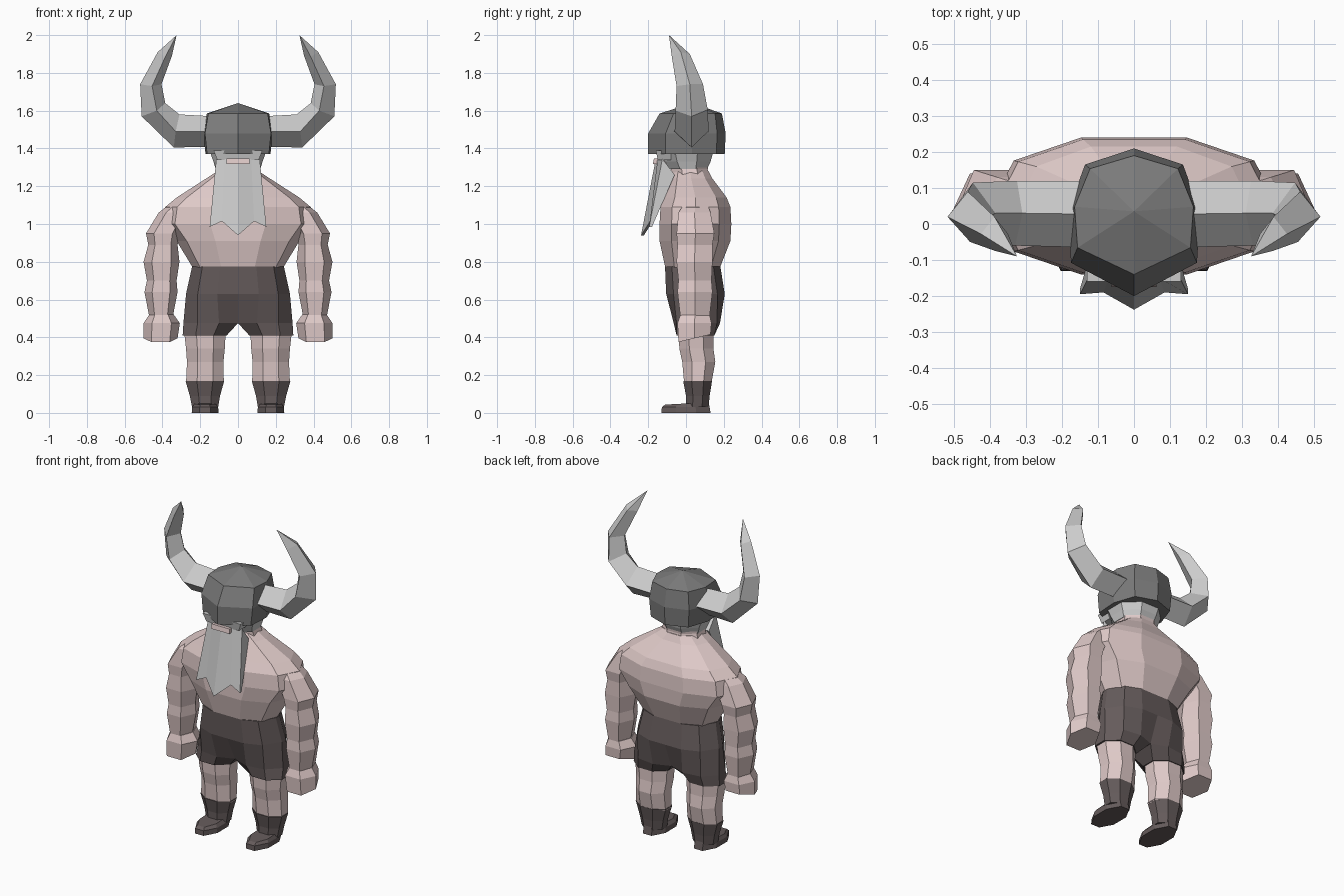
import bpy, bmesh, math


def material(name, r, g, b):
    m = bpy.data.materials.new(name)
    m.diffuse_color = (r, g, b, 1)
    return m


SKIN = material("skin", 0.74, 0.59, 0.58)
CLOTH = material("dark_cloth", 0.13, 0.105, 0.105)
STEEL = material("dark_steel", 0.2, 0.2, 0.2)


def loft_points(name, rings, mat=None, side=1):
    """Skin a stack of equal point rings; side=-1 mirrors in x."""
    bm = bmesh.new()
    rows = [[bm.verts.new((p[0] * side, p[1], p[2])) for p in r] for r in rings]
    n = len(rows[0])
    for a, b in zip(rows, rows[1:]):
        for i in range(n):
            j = (i + 1) % n
            bm.faces.new((a[i], a[j], b[j], b[i]))
    bm.faces.new(rows[0])
    bm.faces.new(rows[-1])
    bmesh.ops.remove_doubles(bm, verts=bm.verts, dist=1e-4)
    bmesh.ops.recalc_face_normals(bm, faces=bm.faces)
    me = bpy.data.meshes.new(name)
    bm.to_mesh(me)
    bm.free()
    ob = bpy.data.objects.new(name, me)
    bpy.context.collection.objects.link(ob)
    if mat:
        me.materials.append(mat)
    return ob


def section(n, rot=0.0, power=1.0):
    """Unit polygon scaled to fill a -1..1 box; power < 1 makes it boxier."""
    pts = []
    for i in range(n):
        a = 2 * math.pi * i / n + rot
        c, s = math.cos(a), math.sin(a)
        pts.append((math.copysign(abs(c) ** power, c), math.copysign(abs(s) ** power, s)))
    mx = max(abs(p[0]) for p in pts)
    my = max(abs(p[1]) for p in pts)
    return [(x / mx, y / my) for x, y in pts]


def ring(sec, z, x0, x1, y0, y1, tilt=0):
    """One section fitted to a box at height z; tilt raises the back edge."""
    return [((x0 + x1) / 2 + x * (x1 - x0) / 2, (y0 + y1) / 2 + y * (y1 - y0) / 2,
             z + tilt * y) for x, y in sec]


def loft(name, sec, rings, mat=None, side=1):
    return loft_points(name, [ring(sec, *r) for r in rings], mat, side)


def body(name, sec, rings, mat=None):
    """Centred loft from (z, half width, y0, y1) rings."""
    return loft(name, sec, [(z, -w, w, a, b) for z, w, a, b in rings], mat)


ten = section(10, 0, 0.85)
six = section(6, 0, 0.9)
eight = section(8, math.pi / 8)
box4 = section(4, math.pi / 4)
# half-hip outline, flat on the centre line, and the leg outline it morphs into
half = [(-1, -1), (-0.2, -1), (0.55, -0.75), (1, -0.1), (1, 0.15), (0.55, 0.75), (-0.2, 1), (-1, 1)]
leg8 = [(-1, -0.41), (-0.41, -1), (0.41, -1), (1, -0.41), (1, 0.41), (0.41, 1), (-0.41, 1), (-1, 0.41)]
mid8 = [((a + c) / 2, (b + d) / 2) for (a, b), (c, d) in zip(half, leg8)]

# torso and neck
body("torso", ten, [(0.77, 0.24, -0.11, 0.18), (0.91, 0.325, -0.14, 0.235),
                    (1.0, 0.4, -0.14, 0.24), (1.09, 0.385, -0.135, 0.235),
                    (1.14, 0.325, -0.115, 0.215), (1.24, 0.17, -0.085, 0.14),
                    (1.28, 0.11, -0.075, 0.12)], SKIN)
body("neck", eight, [(1.2, 0.14, -0.07, 0.13), (1.29, 0.115, -0.08, 0.115),
                     (1.38, 0.12, -0.09, 0.125)], SKIN)

for side, tag in ((1, "left"), (-1, "right")):
    # shorts half, bare leg, boot, foot
    loft_points(tag + "_shorts", [ring(half, 0.775, 0, 0.243, -0.111, 0.182),
                                  ring(half, 0.63, 0, 0.275, -0.105, 0.205),
                                  ring(mid8, 0.475, 0, 0.289, -0.065, 0.18),
                                  ring(leg8, 0.41, 0.06, 0.293, -0.05, 0.15)], CLOTH, side)
    loft(tag + "_leg", eight, [(0.43, 0.065, 0.285, -0.04, 0.145), (0.34, 0.07, 0.275, -0.035, 0.145),
                               (0.27, 0.077, 0.27, -0.02, 0.155), (0.16, 0.075, 0.275, -0.01, 0.135)], SKIN, side)
    loft(tag + "_boot", eight, [(0.17, 0.073, 0.278, -0.015, 0.138), (0.09, 0.095, 0.255, 0.0, 0.125),
                                (0.03, 0.105, 0.243, 0.0, 0.12)], CLOTH, side)
    loft(tag + "_foot", eight, [(0.0, 0.103, 0.245, -0.13, 0.13), (0.03, 0.105, 0.243, -0.128, 0.125),
                                (0.05, 0.12, 0.232, -0.11, 0.12, 0.006)], CLOTH, side)
    # arm and fist
    loft(tag + "_arm", six, [(1.12, 0.22, 0.345, 0.0, 0.11), (1.06, 0.25, 0.42, -0.04, 0.13),
                             (0.95, 0.305, 0.487, -0.05, 0.15), (0.89, 0.32, 0.475, -0.045, 0.14),
                             (0.8, 0.31, 0.5, -0.05, 0.14), (0.7, 0.325, 0.482, -0.04, 0.135),
                             (0.64, 0.32, 0.495, -0.045, 0.14), (0.51, 0.345, 0.47, -0.03, 0.125)],
         SKIN, side)
    loft(tag + "_fist", six, [(0.52, 0.34, 0.47, -0.03, 0.125), (0.475, 0.308, 0.5, -0.045, 0.135),
                              (0.395, 0.32, 0.5, -0.04, 0.13, 0.02)], SKIN, side)
    # horn: diamond section from inner, front, outer and back ridges
    rings = []
    for (ix, iz), (fx, fz, fy), (ox, oz), by in (
            ((0.13, 1.57), (0.13, 1.49, -0.065), (0.13, 1.41), 0.12),
            ((0.31, 1.58), (0.33, 1.49, -0.06), (0.34, 1.405), 0.12),
            ((0.385, 1.64), (0.43, 1.6, -0.055), (0.51, 1.57), 0.115),
            ((0.405, 1.74), (0.455, 1.73, -0.05), (0.518, 1.74), 0.09),
            ((0.35, 1.89), (0.385, 1.885, -0.075), (0.425, 1.91), 0.02),
            ((0.325, 2.0), (0.325, 2.0, -0.09), (0.325, 2.0), -0.09)):
        my = (fy + by) / 2
        rings.append([(ix, my, iz), (fx, fy, fz), (ox, my, oz), ((ix + ox) / 2, by, (iz + oz) / 2)])
    loft_points(tag + "_horn", rings, None, side)

# hair band round the head, and the helmet
body("hair", eight, [(1.29, 0.118, -0.09, 0.11), (1.33, 0.13, -0.12, 0.13),
                     (1.4, 0.155, -0.15, 0.15)])
dome = [(1, 0.14), (0.74, 0.78), (0, 1), (-0.74, 0.78), (-1, 0.14), (-0.95, -0.55), (0, -1), (0.95, -0.55)]
body("helmet", dome, [(1.37, 0.172, -0.2, 0.205), (1.48, 0.184, -0.2, 0.21),
                      (1.585, 0.165, -0.14, 0.19), (1.64, 0.0, 0.035, 0.035)], STEEL)

# beard: wedge hanging from the jaw to three points
top = [(-0.115, -0.125), (-0.07, -0.15), (0, -0.16), (0.07, -0.15), (0.115, -0.125)]
tips = [(-0.15, -0.195, 0.985), (-0.085, -0.19, 1.015), (0, -0.238, 0.94),
        (0.085, -0.19, 1.015), (0.15, -0.195, 0.985)]
upper = [(x, y, 1.345) for x, y in top] + [(x, -0.06, 1.26) for x, y in reversed(top)]
lower = tips + [(x, y + 0.015, z) for x, y, z in reversed(tips)]
loft_points("beard", [upper, lower])

# moustache block with the mouth strip
body("moustache", box4, [(1.34, 0.11, -0.15, -0.08), (1.39, 0.13, -0.16, -0.08)])
body("mouth", box4, [(1.318, 0.062, -0.175, -0.1), (1.346, 0.062, -0.17, -0.1)], SKIN)
